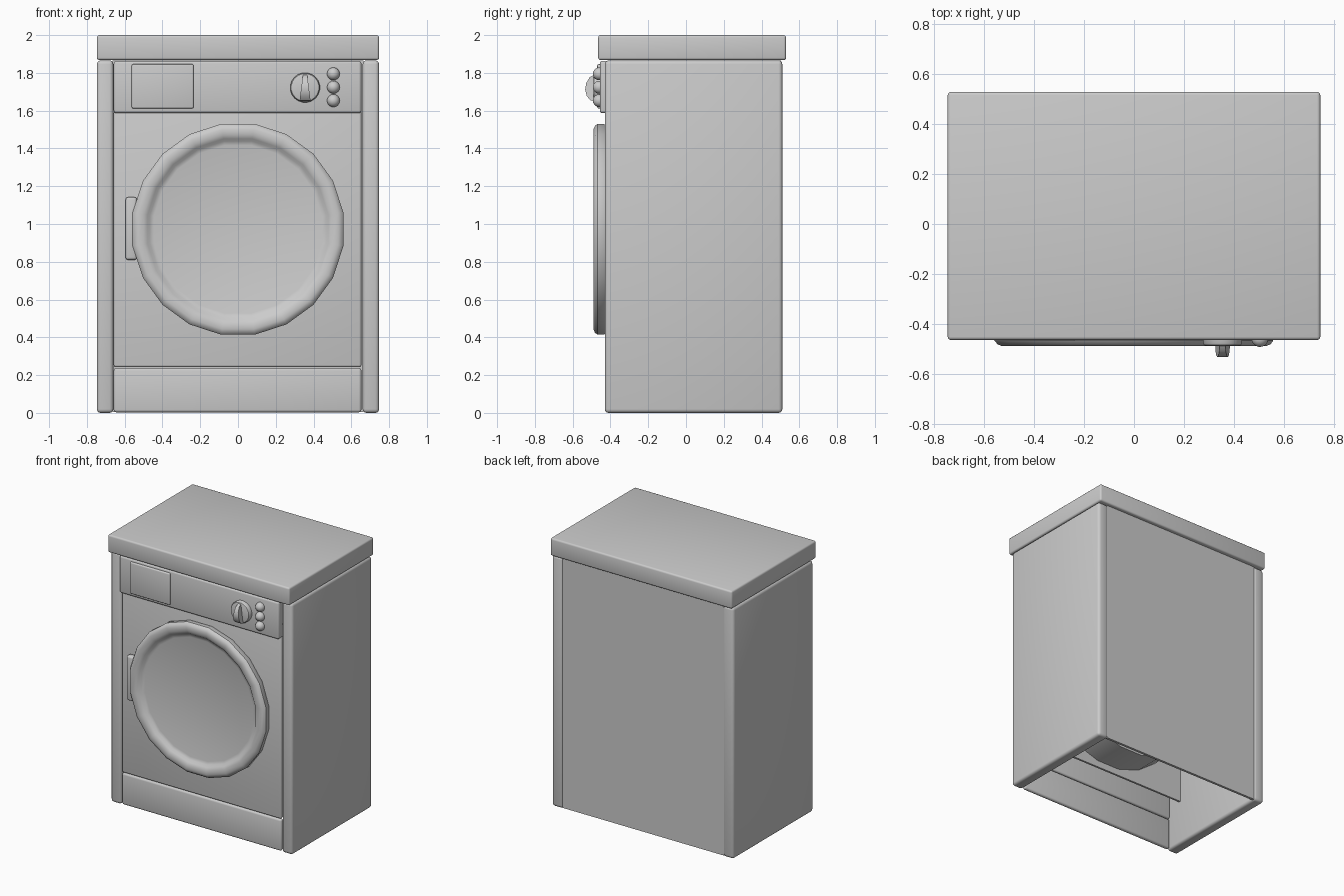
import bpy, bmesh, math
from mathutils import Matrix

if "Cube" in bpy.data.objects:
    bpy.data.objects.remove(bpy.data.objects["Cube"])


def finish(bm, name, angle=35):
    bmesh.ops.recalc_face_normals(bm, faces=bm.faces)
    mesh = bpy.data.meshes.new(name)
    bm.to_mesh(mesh)
    bm.free()
    ob = bpy.data.objects.new(name, mesh)
    bpy.context.collection.objects.link(ob)
    bpy.ops.object.select_all(action='DESELECT')
    ob.select_set(True)
    bpy.context.view_layer.objects.active = ob
    bpy.ops.object.shade_smooth_by_angle(angle=math.radians(angle))
    return ob


def box(name, x, y, z, bevel=0.0):
    bm = bmesh.new()
    bmesh.ops.create_cube(bm, size=1)
    for v in bm.verts:
        for i, (a, b) in enumerate((x, y, z)):
            v.co[i] = (a + b) / 2 + v.co[i] * (b - a)
    if bevel:
        bmesh.ops.bevel(bm, geom=bm.edges[:], offset=bevel, segments=3,
                        profile=0.5, affect='EDGES')
    return finish(bm, name)


def lathe(name, profile, cx, cz, sides):
    """Spin (radius, y) points about an axis parallel to y; radius 0 closes with a cap."""
    bm = bmesh.new()
    rings = []
    for r, y in profile:
        rings.append([bm.verts.new((cx + r * math.sin(math.tau * (i + 0.5) / sides), y,
                                    cz + r * math.cos(math.tau * (i + 0.5) / sides)))
                      for i in range(sides)])
    for a, b in zip(rings, rings[1:]):
        for i in range(sides):
            j = (i + 1) % sides
            bm.faces.new((a[i], a[j], b[j], b[i]))
    bm.faces.new(rings[0])
    bm.faces.new(rings[-1])
    return finish(bm, name)


# Cabinet: side panels, back, worktop
for side, label in ((-1, "left"), (1, "right")):
    box(label + "_side_panel", sorted((side * 0.66, side * 0.747)),
        (-0.43, 0.51), (0.0, 1.866), 0.02)
box("back_panel", (-0.665, 0.665), (0.485, 0.503), (0.005, 1.866))
box("worktop", (-0.747, 0.747), (-0.465, 0.53), (1.868, 2.0), 0.013)

# Front panels
box("front_panel", (-0.658, 0.653), (-0.427, -0.395), (0.242, 1.60), 0.012)
box("kick_panel", (-0.658, 0.653), (-0.427, -0.395), (0.003, 0.238), 0.014)
box("control_panel", (-0.658, 0.653), (-0.456, -0.40), (1.587, 1.864), 0.014)
box("detergent_drawer", (-0.563, -0.235), (-0.47, -0.44), (1.612, 1.846), 0.008)

# Round door with raised rim, handle behind it
door_rim = [(0.555, -0.42), (0.564, -0.435), (0.565, -0.468), (0.555, -0.482),
            (0.535, -0.49), (0.505, -0.487), (0.485, -0.478), (0.472, -0.464),
            (0.45, -0.458)]
lathe("door", door_rim, 0, 0.972, 20)
box("door_handle", (-0.595, -0.535), (-0.466, -0.42), (0.81, 1.142), 0.014)

# Drum and its mounting plate, seen only through the open base
box("drum_plate", (-0.655, 0.655), (-0.295, -0.28), (0.33, 1.62))
lathe("drum", [(0.60, -0.28), (0.60, -0.03)], 0, 0.972, 20)

# Program knob: dial and tapered grip
KX, KZ = 0.355, 1.722
lathe("knob_dial", [(0.079, -0.44), (0.079, -0.478), (0.074, -0.486), (0.066, -0.489)],
      KX, KZ, 20)
bm = bmesh.new()
grip = [(-0.072, -0.48), (-0.068, -0.505), (-0.045, -0.525), (-0.01, -0.534),
        (0.025, -0.528), (0.055, -0.51), (0.07, -0.48)]
sides = []
for s in (-1, 1):
    loop = [bm.verts.new((KX + s * (0.02 - 0.13 * dz), y, KZ + dz)) for dz, y in grip]
    bm.faces.new(loop)
    sides.append(loop)
for i in range(len(grip)):
    j = (i + 1) % len(grip)
    bm.faces.new((sides[0][i], sides[0][j], sides[1][j], sides[1][i]))
finish(bm, "knob_grip")

# Push buttons
for i, z in enumerate((1.795, 1.724, 1.653)):
    bm = bmesh.new()
    bmesh.ops.create_uvsphere(bm, u_segments=16, v_segments=10, radius=0.034)
    bmesh.ops.rotate(bm, verts=bm.verts, matrix=Matrix.Rotation(math.pi / 2, 3, 'X'))
    bmesh.ops.translate(bm, verts=bm.verts, vec=(0.505, -0.459, z))
    finish(bm, "button_%d" % (i + 1))
